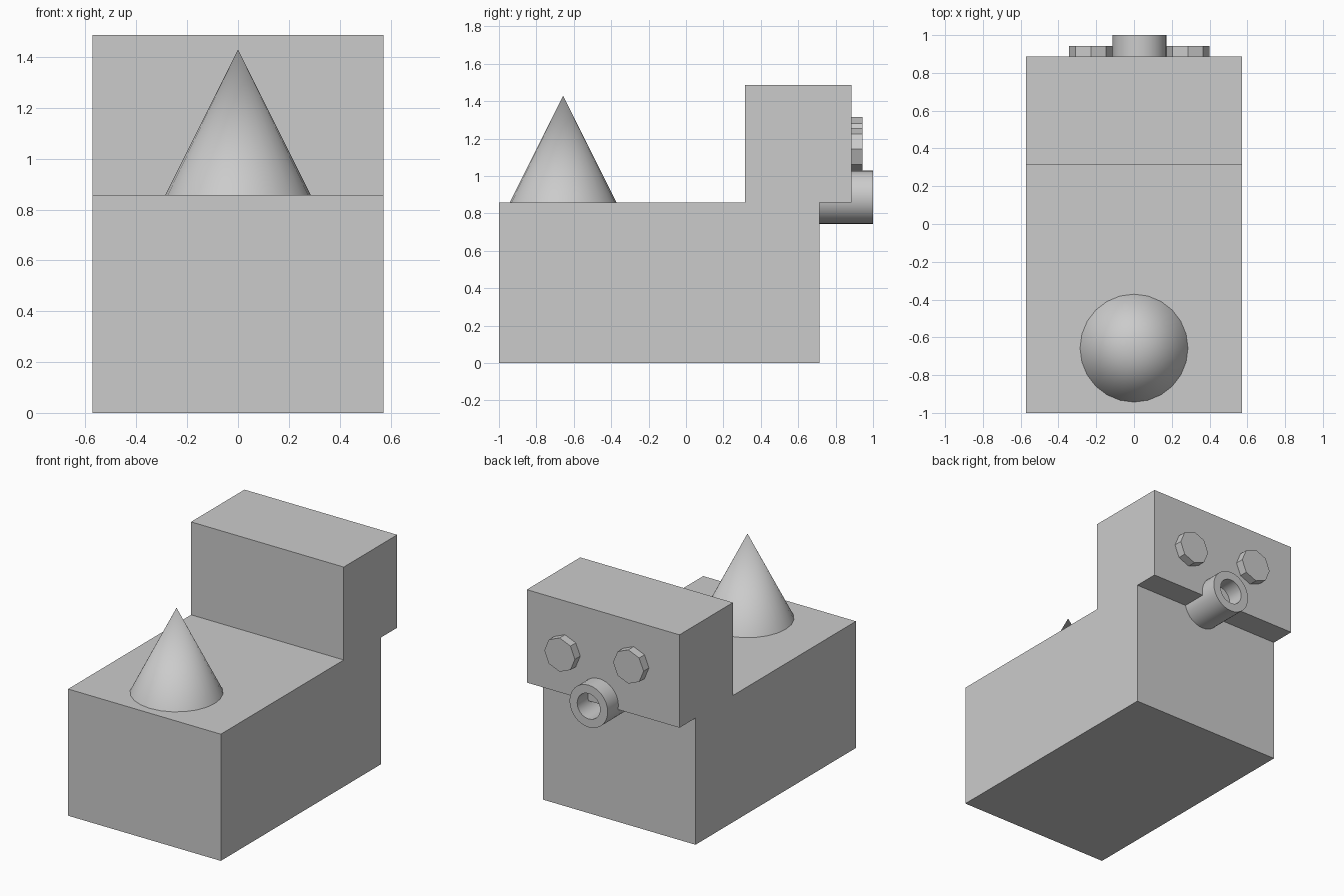
import bpy, bmesh, math
from mathutils import Matrix, Vector

cube = bpy.data.objects.get("Cube")
if cube:
    bpy.data.objects.remove(cube, do_unlink=True)

U = 2 / 7  # design unit: the model is seven units long

grey = bpy.data.materials.new("plain grey")
grey.use_nodes = True
grey.diffuse_color = (0.6, 0.6, 0.6, 1)
grey.node_tree.nodes["Principled BSDF"].inputs["Base Color"].default_value = (0.6, 0.6, 0.6, 1)


def add_object(name, bm):
    bmesh.ops.recalc_face_normals(bm, faces=bm.faces)
    mesh = bpy.data.meshes.new(name)
    bm.to_mesh(mesh)
    bm.free()
    mesh.materials.append(grey)
    obj = bpy.data.objects.new(name, mesh)
    bpy.context.collection.objects.link(obj)
    return obj


def box(name, size, centre):
    bm = bmesh.new()
    bmesh.ops.create_cube(bm, size=1)
    bmesh.ops.scale(bm, vec=Vector(size) * U, verts=bm.verts)
    bmesh.ops.translate(bm, vec=Vector(centre) * U, verts=bm.verts)
    return add_object(name, bm)


def cone(name, sides, r1, r2, depth, centre, tilt=0):
    bm = bmesh.new()
    bmesh.ops.create_cone(bm, cap_ends=True, segments=sides, radius1=r1 * U,
                          radius2=r2 * U, depth=depth * U,
                          matrix=Matrix.Translation(Vector(centre) * U)
                          @ Matrix.Rotation(tilt, 4, 'X'))
    return add_object(name, bm)


def tube(name, sides, outer, inner, depth, centre):
    # Rectangular wall section spun around the y axis
    bm = bmesh.new()
    c = Vector(centre) * U
    section = [(outer, -0.5), (outer, 0.5), (inner, 0.5), (inner, -0.5)]
    verts = [bm.verts.new(c + Vector((r * U, y * depth * U, 0))) for r, y in section]
    edges = [bm.edges.new((verts[i - 1], verts[i])) for i in range(4)]
    bmesh.ops.spin(bm, geom=verts + edges, cent=c, axis=(0, 1, 0),
                   angle=math.tau, steps=sides, use_merge=True)
    bmesh.ops.remove_doubles(bm, verts=bm.verts, dist=0.0001)
    return add_object(name, bm)


# Main blocks
box("body", (4, 6, 3), (0, -0.5, 1.5))
box("head", (4, 2, 2.2), (0, 2.1, 4.1))

# Spike on the front of the body
spike = cone("spike", 24, 1, 0, 2, (0, -2.3, 4))

# Slightly uneven eight-sided eyes on the back of the head
for name, x, z in (("left_eye", 1, 4), ("right_eye", -0.8, 4.2)):
    cone(name, 8, 0.4, 0.4, 0.2, (x, 3.2, z), math.pi / 2)

# Hollow snout below the eyes
snout = tube("snout", 32, 0.5, 0.3, 1, (0.1, 3, 3.1))

# Round parts are smooth with sharp rims
bpy.ops.object.select_all(action='DESELECT')
for obj in (spike, snout):
    obj.select_set(True)
bpy.context.view_layer.objects.active = spike
bpy.ops.object.shade_smooth_by_angle(angle=math.radians(30))
